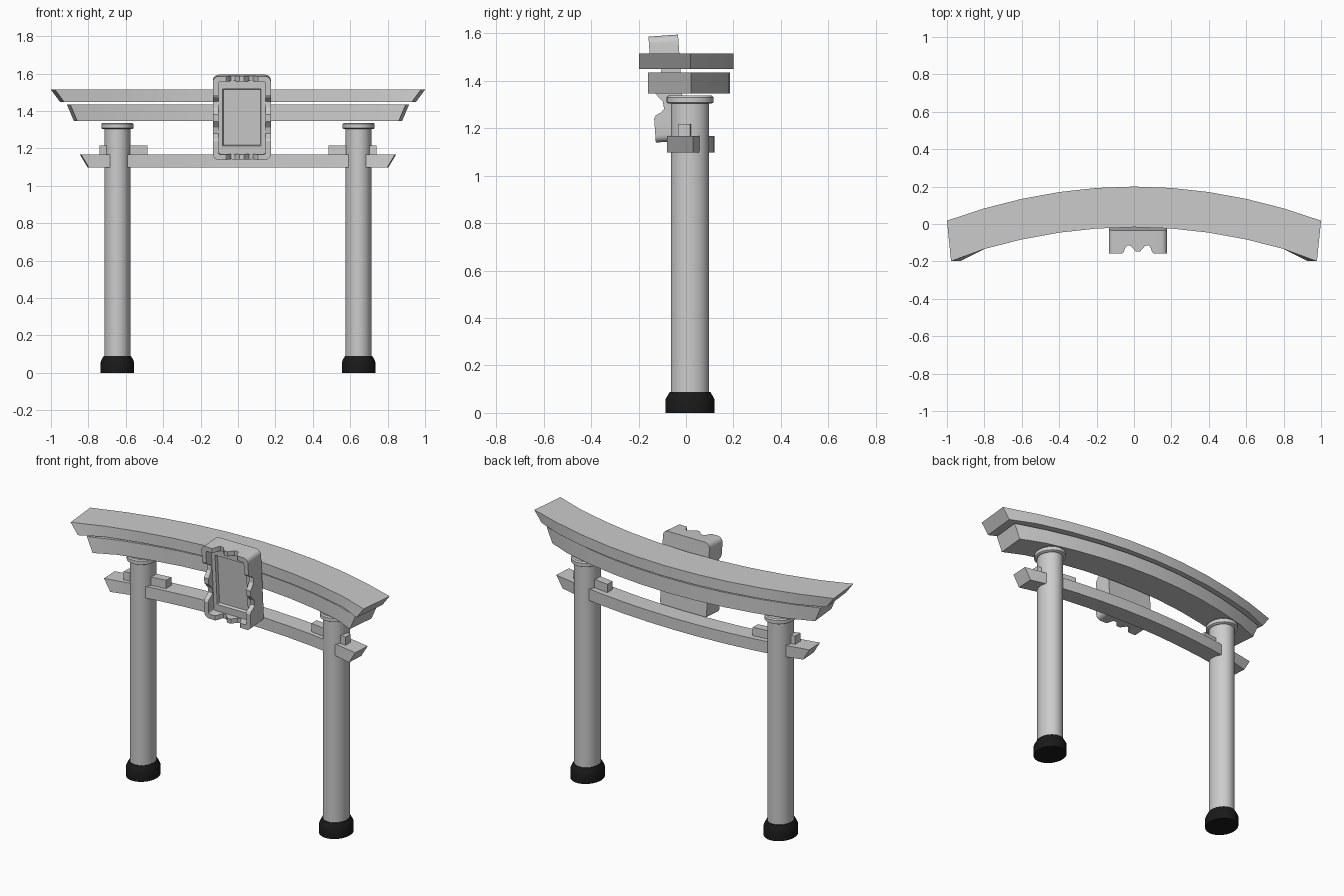
import bpy, bmesh, math
from mathutils import Matrix

if "Cube" in bpy.data.objects:
    bpy.data.objects.remove(bpy.data.objects["Cube"])

black = bpy.data.materials.new("black_base")
black.diffuse_color = (0.01, 0.01, 0.01, 1)
black.use_nodes = True
black.node_tree.nodes["Principled BSDF"].inputs["Base Color"].default_value = black.diffuse_color


def finish(name, bm, mat=None, angle=30):
    bmesh.ops.recalc_face_normals(bm, faces=bm.faces)
    me = bpy.data.meshes.new(name)
    bm.to_mesh(me)
    bm.free()
    ob = bpy.data.objects.new(name, me)
    bpy.context.collection.objects.link(ob)
    if mat:
        me.materials.append(mat)
    bpy.ops.object.select_all(action='DESELECT')
    ob.select_set(True)
    bpy.context.view_layer.objects.active = ob
    bpy.ops.object.shade_smooth_by_angle(angle=math.radians(angle))
    return ob


def skin(bm, rings):
    # Join closed rings of points and cap both ends
    vs = [[bm.verts.new(p) for p in r] for r in rings]
    n = len(vs[0])
    for a, b in zip(vs, vs[1:]):
        for i in range(n):
            j = (i + 1) % n
            bm.faces.new((a[i], a[j], b[j], b[i]))
    bm.faces.new(vs[0])
    bm.faces.new(vs[-1])


def curved_beam(name, x0, x1, y_front, y_back, z0, z1, sag, steps=10, under=(0, 0), skew=0):
    # Beam bowed in plan; end faces undercut by `under` and skewed at the front
    rings = []
    for k in range(steps + 1):
        x = x0 + (x1 - x0) * k / steps
        d = sag * x * x
        end, s = (0, -1) if k == 0 else (1, 1) if k == steps else (0, 0)
        u, w = s * under[end], s * (skew if under[end] else 0)
        rings.append([(x - u - w, y_front - d, z0), (x - u, y_back - d, z0),
                      (x, y_back - d, z1), (x - w, y_front - d, z1)])
    bm = bmesh.new()
    skin(bm, rings)
    return finish(name, bm)


def lathe(name, x, profile, mat=None, sides=32):
    # Slightly oval turned part
    bm = bmesh.new()
    skin(bm, [[(x + r * math.cos(a), 0.017 + 1.15 * r * math.sin(a), z)
               for a in (2 * math.pi * i / sides for i in range(sides))]
              for r, z in profile])
    return finish(name, bm, mat)


# Beams
curved_beam("top_beam", -1, 1, -0.017, 0.2, 1.449, 1.514, 0.182, under=(.048, .048), skew=.022)
curved_beam("second_beam", -.915, .915, 0.003, 0.185, 1.346, 1.435, 0.195, under=(.038, .038), skew=.018)
curved_beam("tie_beam", -.845, .845, 0.01, 0.12, 1.097, 1.167, 0.126, under=(.042, .042), skew=.006)

# Pillars with caps, bases and wedges
for side, s in (("left", -1), ("right", 1)):
    x = 0.645 * s
    lathe(side + "_pillar", x, [(.07, .05), (.07, 1.32)])
    lathe(side + "_pillar_cap", x, [(.078, 1.303), (.086, 1.308), (.086, 1.33), (.08, 1.337)])
    lathe(side + "_base", x, [(.09, 0), (.09, .055), (.086, .066), (.074, .089)], black)
    a, b = sorted((0.485 * s, 0.74 * s))
    curved_beam(side + "_wedge", a, b, 0.037, 0.087, 1.165, 1.217, 0.128, steps=4)

# Sign board: scalloped frame around a recessed panel
HW, HH = 0.155, 0.2237
WAVE = [(0, .012), (.08, .012), (.15, .025), (.24, .041), (.38, .045), (.44, .03), (.49, .008), (.55, 0)]
EDGE = [(-t, w) for t, w in WAVE[:0:-1]] + WAVE


def ring(hw, hh, r, depth, wavy=False):
    pts = []
    for q in range(4):
        along, out = (HH, hw) if q % 2 == 0 else (HW, hh)
        half = hh if q % 2 == 0 else hw
        loc = [(out, t * along, w) for t, w in EDGE]
        for i in range(6):
            a = math.pi / 2 * i / 5
            loc.append((out - r + r * math.cos(a), half - r + r * math.sin(a), 0))
        c, sn = [(1, 0), (0, 1), (-1, 0), (0, -1)][q]
        for px, pz, w in loc:
            pts.append((c * px - sn * pz, -depth + (w if wavy else 0), sn * px + c * pz))
    return pts


bm = bmesh.new()
skin(bm, [ring(HW, HH, .03, 0), ring(HW, HH, .03, .125, True),
          ring(.126, .195, .01, .125, True), ring(.126, .195, .01, .074),
          ring(.103, .153, .002, .074), ring(.098, .148, .002, .058)])
bm.transform(Matrix.Translation((0.021, -0.018, 1.371)) @ Matrix.Rotation(math.radians(4), 4, 'X'))
finish("sign_board", bm)
